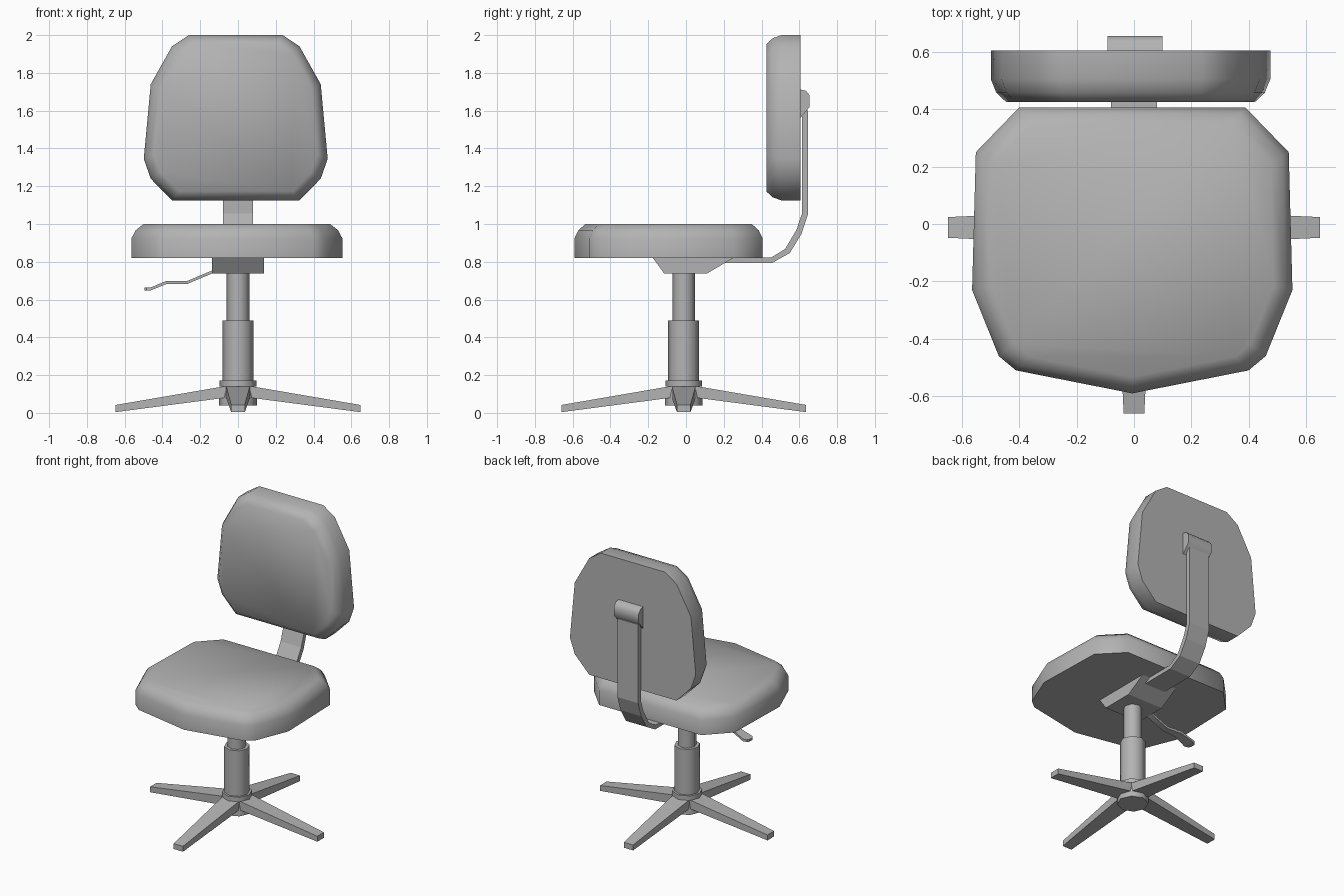
import bpy, bmesh, math

if "Cube" in bpy.data.objects:
    bpy.data.objects.remove(bpy.data.objects["Cube"], do_unlink=True)

grey = bpy.data.materials.new("plain grey")
grey.use_nodes = True
COLOUR = (0.45, 0.45, 0.45, 1)
grey.diffuse_color = COLOUR
grey.node_tree.nodes["Principled BSDF"].inputs["Base Color"].default_value = COLOUR


def loft(name, rings, smooth=None):
    """Closed solid through a row of rings with equal point counts."""
    bm = bmesh.new()
    rows = [[bm.verts.new(p) for p in ring] for ring in rings]
    n = len(rows[0])
    for a, b in zip(rows, rows[1:]):
        for i in range(n):
            j = (i + 1) % n
            bm.faces.new((a[i], a[j], b[j], b[i]))
    bm.faces.new(rows[0])
    bm.faces.new(rows[-1])
    bmesh.ops.recalc_face_normals(bm, faces=bm.faces)
    mesh = bpy.data.meshes.new(name)
    bm.to_mesh(mesh)
    bm.free()
    mesh.materials.append(grey)
    obj = bpy.data.objects.new(name, mesh)
    bpy.context.collection.objects.link(obj)
    if smooth:
        bpy.ops.object.select_all(action='DESELECT')
        obj.select_set(True)
        bpy.context.view_layer.objects.active = obj
        bpy.ops.object.shade_smooth_by_angle(angle=math.radians(smooth))
    return obj


def mirrored(half):
    return half + [(-x, y) for x, y in reversed(half) if x > 0]


def column(name, levels, y=-0.012, sides=8):
    steps = [math.tau * i / sides for i in range(sides)]
    loft(name, [[(r * math.cos(a), y + r * math.sin(a), z) for a in steps]
                for r, z in levels], 50)


def ribbon(name, path, smooth=None):
    """Strip across x: path entries are (half width, (y, z) lower, (y, z) upper)."""
    loft(name, [[(-w, *lo), (w, *lo), (w, *hi), (-w, *hi)]
                for w, lo, hi in path], smooth)


# Seat cushion, with a softened upper rim
seat = mirrored([(0, -0.59), (0.405, -0.51), (0.465, -0.46), (0.558, -0.23),
                 (0.545, 0.25), (0.395, 0.405)])
loft("seat", [[(x * s - 0.006, -0.09 + (y + 0.09) * s, z) for x, y in seat]
              for s, z in [(1, 0.82), (1, 0.925), (0.96, 0.967), (0.885, 1.0)]], 50)

# Backrest cushion, flat behind and softened in front
rest = mirrored([(0.248, 2.0), (0.338, 1.94), (0.45, 1.74), (0.487, 1.345),
                 (0.45, 1.24), (0.338, 1.125)])
loft("backrest", [[(x * s - 0.012, y, 1.56 + (z - 1.56) * s) for x, z in rest]
                  for s, y in [(1, 0.605), (1, 0.505), (0.96, 0.457), (0.89, 0.425)]], 50)

# Curved support strip and its fixing knob
ribbon("back_support", [
    (0.08, (0.17, 0.793), (0.17, 0.819)),
    (0.08, (0.455, 0.793), (0.45, 0.822)),
    (0.08, (0.55, 0.847), (0.525, 0.868)),
    (0.08, (0.61, 0.945), (0.585, 0.97)),
    (0.08, (0.645, 1.05), (0.614, 1.055)),
    (0.08, (0.645, 1.60), (0.614, 1.60))])
knob = [(0.60, 1.714), (0.635, 1.705), (0.655, 1.68), (0.655, 1.62), (0.60, 1.555)]
loft("support_knob", [[(x, y, z) for y, z in knob] for x in (-0.092, 0.1)], 50)

# Tapered mechanism housing under the seat
housing = [(-0.175, 0.82), (-0.115, 0.737), (0.11, 0.737), (0.25, 0.82)]
loft("seat_housing", [[(x, y, z) for y, z in housing] for x in (-0.137, 0.137)])

# Height lever, widening to a paddle
lever = [(-0.12, 0.753, 0.022), (-0.27, 0.69, 0.022), (-0.38, 0.69, 0.03),
         (-0.46, 0.657, 0.04), (-0.485, 0.655, 0.032), (-0.495, 0.655, 0.018)]
loft("height_lever", [[(x, -0.012 + sy * w, z + sz * 0.008)
                       for sy, sz in ((-1, -1), (1, -1), (1, 1), (-1, 1))]
                      for x, z, w in lever], 30)

# Gas lift, outer sleeve, collar and hub
column("lift_post", [(0.06, 0.45), (0.06, 0.745)])
column("lift_sleeve", [(0.082, 0.15), (0.082, 0.49)])
column("base_collar", [(0.097, 0.14), (0.097, 0.172)])
column("base_hub", [(0.1, 0.04), (0.1, 0.075), (0.085, 0.145)])

# Four tapered legs
for i, side in enumerate(("left", "back", "right", "front")):
    c, s = math.cos(i * math.pi / 2), math.sin(i * math.pi / 2)
    loft(side + "_leg", [[(c * r - s * t, s * r + c * t - 0.012, z)
                          for t, z in ((-w, lo), (w, lo), (w, hi), (-w, hi))]
                         for r, w, lo, hi in ((0.03, 0.065, 0.085, 0.148),
                                              (0.648, 0.036, 0.004, 0.042))])
